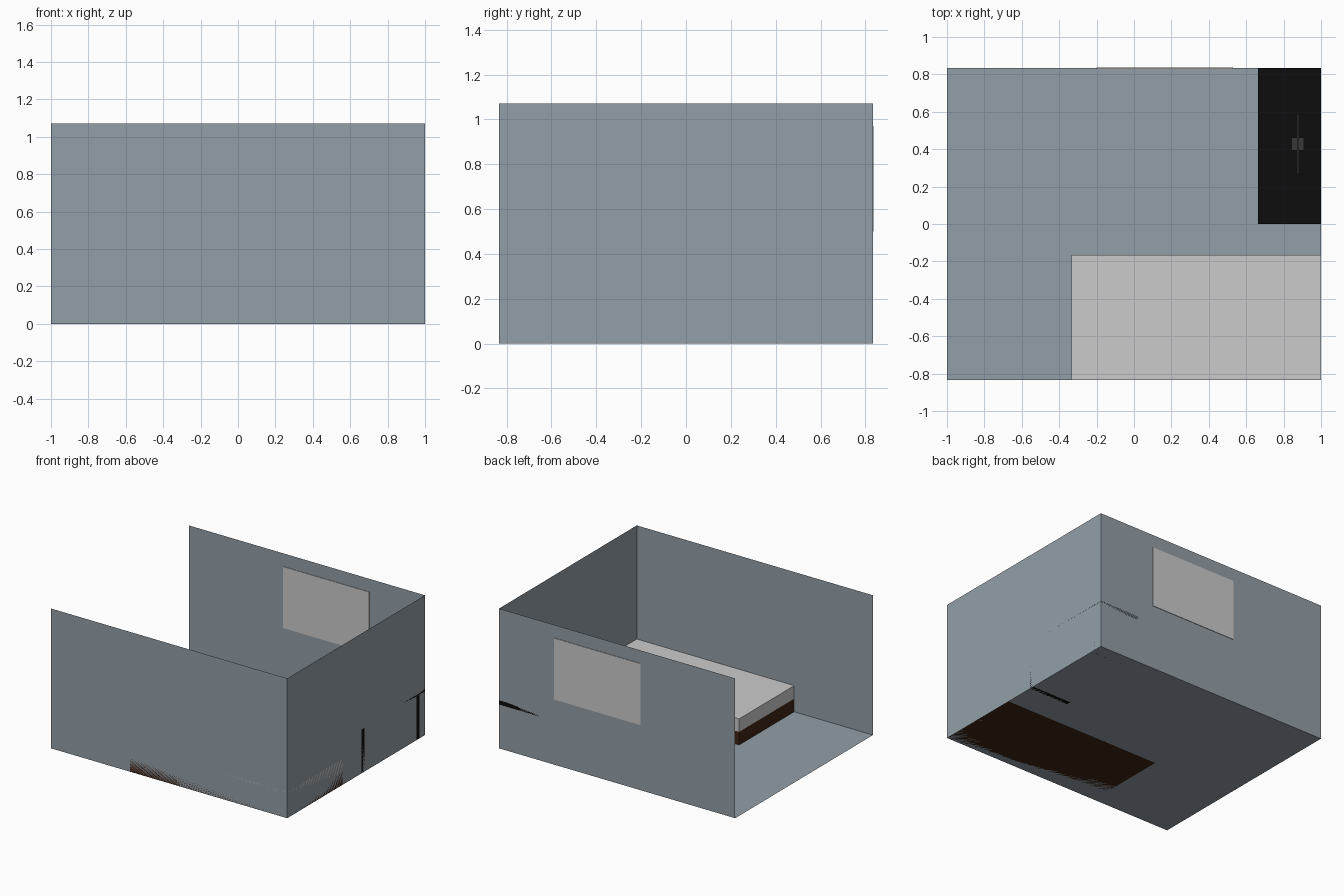
import bpy, bmesh

if "Cube" in bpy.data.objects:
    bpy.data.objects.remove(bpy.data.objects["Cube"])


def material(name, rgb):
    m = bpy.data.materials.new(name)
    m.diffuse_color = (*rgb, 1)
    m.use_nodes = True
    m.node_tree.nodes["Principled BSDF"].inputs["Base Color"].default_value = m.diffuse_color
    return m


WALL = material("blue_grey_paint", (0.29, 0.345, 0.39))
BROWN = material("dark_wood", (0.05, 0.018, 0.007))
BLACK = material("black_laminate", (0.004, 0.004, 0.004))
DARK = material("dark_plastic", (0.04, 0.04, 0.04))


def add(name, bm, mat=None):
    me = bpy.data.meshes.new(name)
    bm.to_mesh(me)
    bm.free()
    ob = bpy.data.objects.new(name, me)
    if mat:
        me.materials.append(mat)
    bpy.context.collection.objects.link(ob)
    return ob


def box_mesh(x, y, z):
    bm = bmesh.new()
    bmesh.ops.create_cube(bm, size=1)
    for v in bm.verts:
        v.co = [r[0] if c < 0 else r[1] for c, r in zip(v.co, (x, y, z))]
    return bm


def box(name, x, y, z, mat=None):
    return add(name, box_mesh(x, y, z), mat)


W, D, H = 1.0, 0.833, 1.07

# Room shell: a thin-walled box without ceiling and left wall
shell = box_mesh((-W, W), (-D, D), (0, H))
shell.normal_update()
opening = [f for f in shell.faces if f.normal.z > 0.5 or f.normal.x < -0.5]
bmesh.ops.delete(shell, geom=opening, context='FACES')
bmesh.ops.reverse_faces(shell, faces=shell.faces[:])
add("room_shell", shell, WALL)

# Window panel set through the back wall
box("window", (-0.2, 0.53), (D - 0.004, D + 0.004), (0.5, 0.97))

# Bed
box("bed_frame", (-0.333, W), (-D, -0.167), (0, 0.1), BROWN)
box("mattress", (-0.333, W), (-D, -0.167), (0.1, 0.2))

# Desk with two panel legs
box("desk_top", (0.663, W), (0, D), (0.335, 0.368), BLACK)
for i, y in enumerate((0.066, 0.733)):
    box(f"desk_leg_{i + 1}", (0.663, W), (y, y + 0.034), (0, 0.335), BLACK)

# Monitor on the desk
box("monitor_stand", (0.843, 0.91), (0.393, 0.463), (0.368, 0.4), DARK)
box("monitor_screen", (0.871, 0.881), (0.27, 0.587), (0.4, 0.6), DARK)
